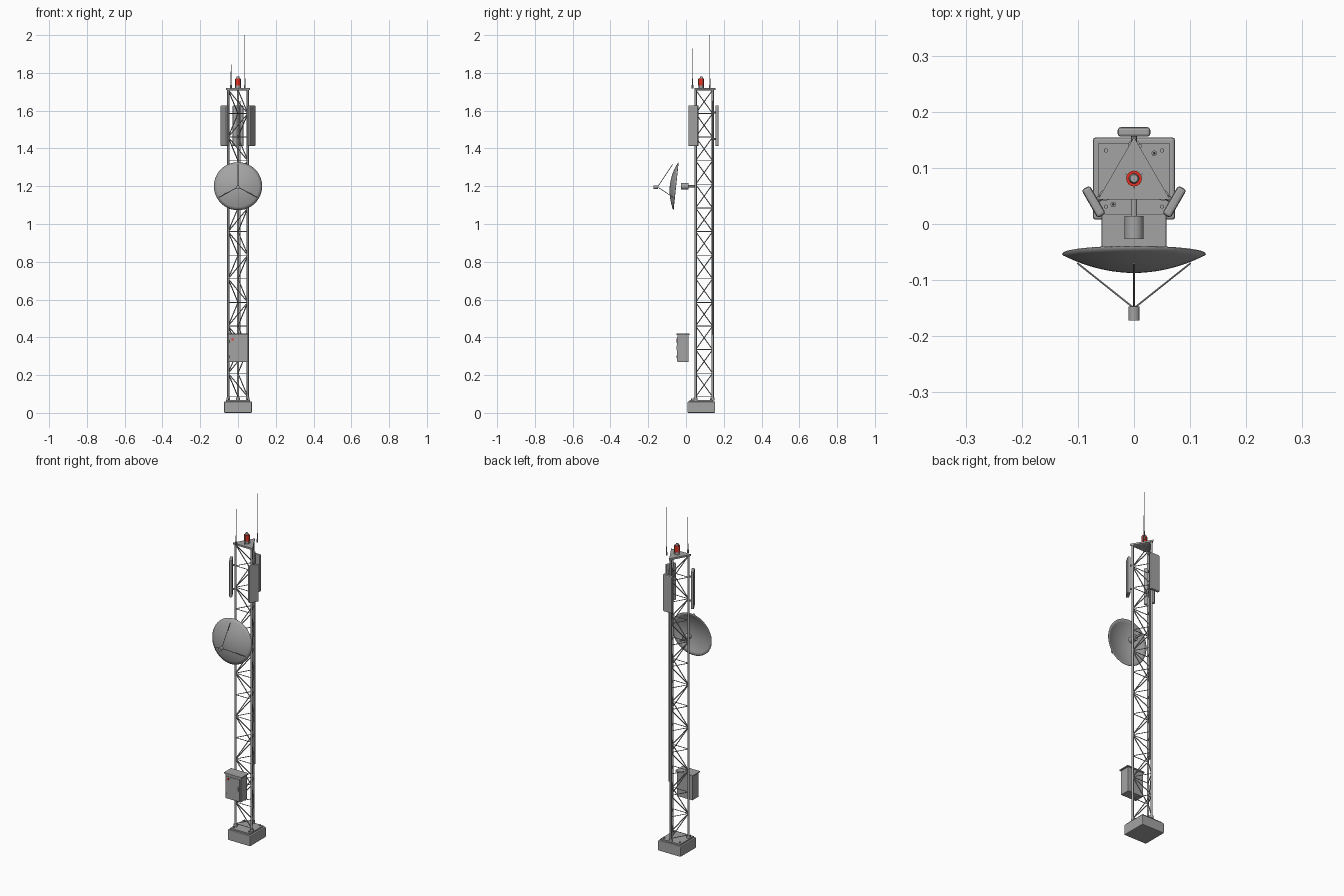
import bpy, bmesh, math
from mathutils import Vector, Matrix

if "Cube" in bpy.data.objects:
    bpy.data.objects.remove(bpy.data.objects["Cube"], do_unlink=True)


def material(name, rgb):
    m = bpy.data.materials.new(name)
    m.use_nodes = True
    m.diffuse_color = (*rgb, 1)
    m.node_tree.nodes["Principled BSDF"].inputs["Base Color"].default_value = (*rgb, 1)
    return m


GREY = material("galvanised grey", (0.37, 0.37, 0.37))
RED = material("beacon red", (0.8, 0.03, 0.015))
AXIS_Y = 0.081
PANELS, LOW, HIGH = 13, 0.085, 1.71


def finish(name, bm, mat=GREY, smooth=False):
    bmesh.ops.recalc_face_normals(bm, faces=bm.faces)
    mesh = bpy.data.meshes.new(name)
    bm.to_mesh(mesh)
    bm.free()
    mesh.materials.append(mat)
    ob = bpy.data.objects.new(name, mesh)
    bpy.context.collection.objects.link(ob)
    if smooth:
        bpy.ops.object.select_all(action='DESELECT')
        ob.select_set(True)
        bpy.context.view_layer.objects.active = ob
        bpy.ops.object.shade_smooth_by_angle(angle=math.radians(40))
    return ob


def add_rod(bm, a, b, r, sides=8, r2=None):
    a, b = Vector(a), Vector(b)
    d = b - a
    turn = d.to_track_quat('Z', 'Y').to_matrix().to_4x4()
    bmesh.ops.create_cone(bm, cap_ends=True, segments=sides, radius1=r,
                          radius2=r if r2 is None else r2, depth=d.length,
                          matrix=Matrix.Translation((a + b) / 2) @ turn)


def rods(name, ends, r, sides=8, mat=GREY):
    bm = bmesh.new()
    for a, b in ends:
        add_rod(bm, a, b, r, sides)
    return finish(name, bm, mat, sides > 6)


def box(name, centre, size, bevel=0.0, angle=0.0, mat=GREY):
    bm = bmesh.new()
    bmesh.ops.create_cube(bm, size=1, matrix=Matrix.Diagonal((*size, 1)))
    ob = finish(name, bm, mat)
    ob.location, ob.rotation_euler.z = centre, angle
    if bevel:
        mod = ob.modifiers.new("rounded edges", 'BEVEL')
        mod.width, mod.segments = bevel, 2
    return ob


def around(r, degrees, z):
    t = math.radians(degrees)
    return Vector((r * math.cos(t), AXIS_Y + r * math.sin(t), z))


CORNERS = (90, 210, 330)

# Foundation, anchor plate and bolts
box("foundation", (0, AXIS_Y, 0.03), (0.146, 0.146, 0.06), 0.004)
box("anchor_plate", (0, AXIS_Y, 0.064), (0.126, 0.126, 0.008))
rods("anchor_bolts", [((x, AXIS_Y + y, 0.06), (x, AXIS_Y + y, 0.076))
                      for x in (-0.05, 0.05) for y in (-0.05, 0.05)], 0.004, 6)

# Three legs with foot flanges
rods("tower_legs", [(around(0.06, c, 0.066), around(0.06, c, HIGH)) for c in CORNERS], 0.006, 10)
rods("leg_feet", [(around(0.06, c, 0.066), around(0.06, c, 0.082)) for c in CORNERS], 0.010, 10)

# Lattice: rings of struts, and diagonals alternating by panel and by face
rings, diagonals = [], []
step = (HIGH - LOW) / PANELS
for i in range(PANELS + 1):
    z = LOW + i * step
    for k in range(3):
        a, b = CORNERS[k], CORNERS[(k + 1) % 3]
        rings.append((around(0.06, a, z), around(0.06, b, z)))
        if i < PANELS:
            if (i + k) % 2:
                a, b = b, a
            diagonals.append((around(0.06, a, z), around(0.06, b, z + step)))
rods("horizontal_struts", rings, 0.0022, 6)
rods("diagonal_struts", diagonals, 0.0028, 6)

# Triangular top platform
bm = bmesh.new()
outlines = [[bm.verts.new(around(0.074, c, z)) for c in CORNERS] for z in (1.709, 1.719)]
bottom, top = [bm.faces.new(outline) for outline in outlines]
bmesh.ops.bridge_loops(bm, edges=list(bottom.edges) + list(top.edges))
finish("top_platform", bm)

# Warning beacon with cage bars
rods("beacon_base", [(around(0, 0, 1.718), around(0, 0, 1.734))], 0.013, 16)
rods("beacon_lamp", [(around(0, 0, 1.734), around(0, 0, 1.77))], 0.014, 16, RED)
bm = bmesh.new()
add_rod(bm, around(0, 0, 1.77), around(0, 0, 1.78), 0.009, 16, 0.007)
finish("beacon_cap", bm, GREY, True)
rods("beacon_cage", [(around(0.0165, c, 1.718), around(0.0165, c, 1.768)) for c in (30, 150, 270)], 0.0014, 6)

# Whip antennas
for name, x, y, tip in (("left_whip", 0.036, 0.126, 2.0), ("right_whip", -0.037, 0.035, 1.93)):
    bm = bmesh.new()
    add_rod(bm, (x, y, 1.718), (x, y, 1.735), 0.005)
    add_rod(bm, (x, y, 1.735), (x, y, 1.77), 0.0026)
    add_rod(bm, (x, y, 1.77), (x, y, tip), 0.0015, 8, 0.001)
    finish(name, bm, GREY, True)

# Sector antennas on brackets, one per leg
for side, c in zip(("back", "right", "left"), CORNERS):
    box(side + "_sector_antenna", around(0.083, c, 1.52), (0.017, 0.058, 0.216), 0.005, math.radians(c))
    rods(side + "_sector_brackets", [(around(0.06, c, z), around(0.08, c, z)) for z in (1.45, 1.59)], 0.005)

# Feeder cable beside the back leg
rods("feeder_cable", [((0.011, 0.139, 0.415), (0.011, 0.139, 1.65))], 0.0035)

# Dish shell, bulging forward and tilted slightly up
RIM, SAG, RINGS, SEGMENTS = 0.128, 0.032, 8, 40
bm = bmesh.new()
profile = [bm.verts.new((RIM * i / RINGS, 0, SAG * (1 - (i / RINGS) ** 2))) for i in range(RINGS + 1)]
edges = [bm.edges.new(pair) for pair in zip(profile, profile[1:])]
bmesh.ops.spin(bm, geom=profile + edges, cent=(0, 0, 0), axis=(0, 0, 1),
               angle=math.tau, steps=SEGMENTS, use_duplicate=False)
bmesh.ops.remove_doubles(bm, verts=bm.verts, dist=0.0001)
dish = finish("dish", bm, GREY, True)
dish.location = (0, -0.054, 1.2)
dish.rotation_euler.x = math.radians(84)
mod = dish.modifiers.new("shell", 'SOLIDIFY')
mod.thickness = 0.002

# Feed horn on three arms
FEED = Vector((0, -0.15, 1.196))
arms = []
for c in CORNERS:
    t = math.radians(c)
    arms.append(((0.116 * math.cos(t), -0.07, 1.2 + 0.116 * math.sin(t)), FEED))
rods("feed_arms", arms, 0.0018, 6)
rods("feed_horn", [((0, -0.172, 1.195), (0, -0.147, 1.195))], 0.010, 16)

# Dish mount drum and its arm to the tower
rods("dish_mount", [((0, -0.027, 1.2), (0, 0.014, 1.2))], 0.017, 20)
rods("dish_mount_arm", [((0, 0.012, 1.2), (0, 0.052, 1.2))], 0.006, 10)

# Equipment cabinet
box("cabinet", (0, -0.016, 0.342), (0.1, 0.058, 0.144), 0.002)
box("cabinet_roof", (0, -0.016, 0.416), (0.115, 0.068, 0.007), 0.002)
box("cabinet_door", (0, -0.0455, 0.338), (0.086, 0.004, 0.125))
box("door_handle", (0.034, -0.049, 0.345), (0.005, 0.005, 0.022))
box("warning_plate", (-0.03, -0.048, 0.388), (0.01, 0.003, 0.01), mat=RED)
rods("door_hinges", [((-0.044, -0.046, z), (-0.044, -0.046, z + 0.015)) for z in (0.29, 0.37)], 0.003)
